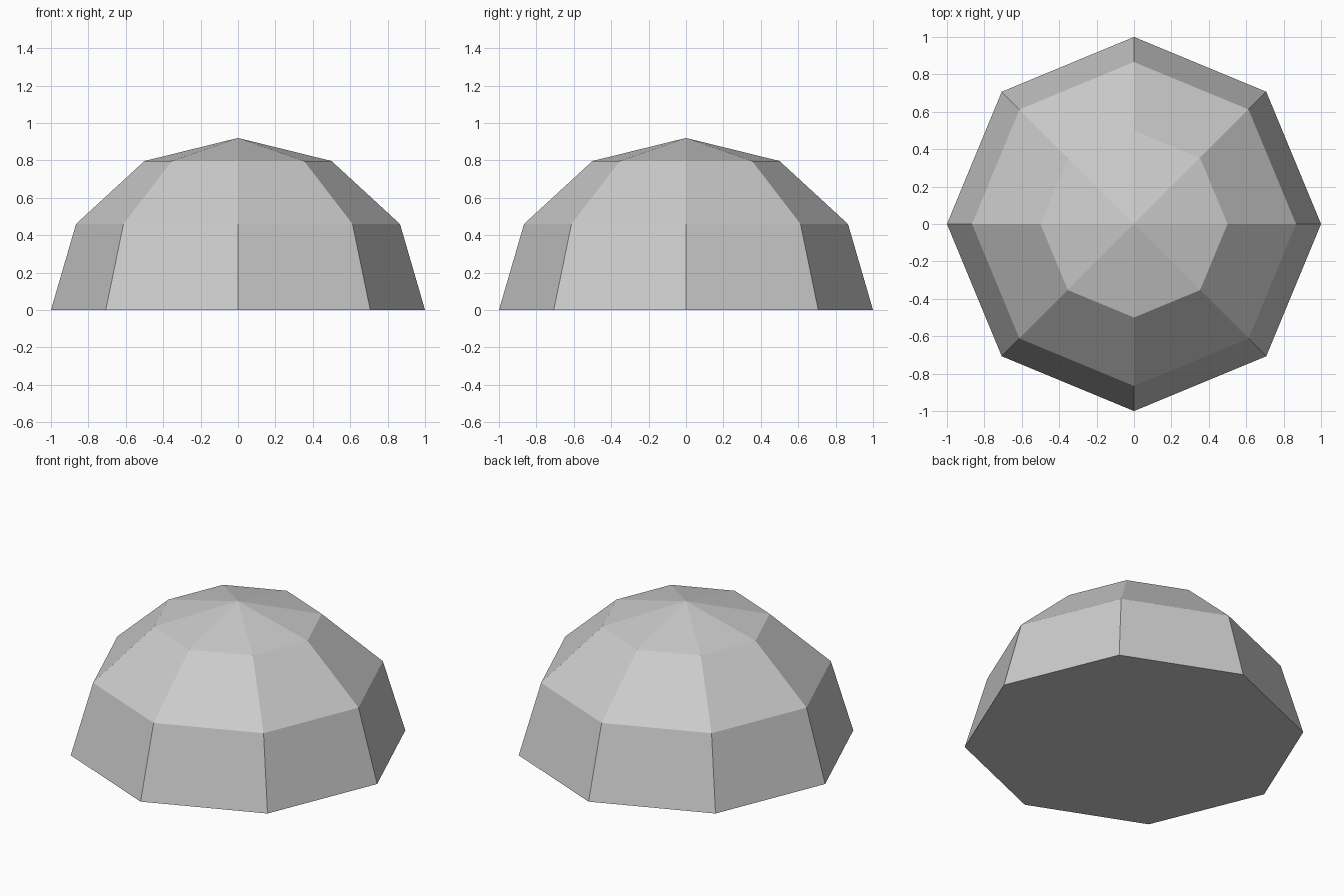
import bpy, bmesh, math

if "Cube" in bpy.data.objects:
    bpy.data.objects.remove(bpy.data.objects["Cube"], do_unlink=True)

SIDES, RINGS, HEIGHT = 8, 3, 0.92

# Plain grey material
grey = bpy.data.materials.new("light_grey")
grey.use_nodes = True
colour = (0.6, 0.6, 0.6, 1)
grey.diffuse_color = colour
grey.node_tree.nodes["Principled BSDF"].inputs["Base Color"].default_value = colour

# Faceted dome: stacked octagons on a quarter-ellipse profile
bm = bmesh.new()
rings = []
for r in range(RINGS):
    lift = math.radians(90 * r / RINGS)
    rings.append([bm.verts.new((math.cos(lift) * math.cos(math.tau * s / SIDES),
                                math.cos(lift) * math.sin(math.tau * s / SIDES),
                                HEIGHT * math.sin(lift))) for s in range(SIDES)])
apex = bm.verts.new((0, 0, HEIGHT))

# Side walls, cap and closed base
for s in range(SIDES):
    n = (s + 1) % SIDES
    for low, high in zip(rings, rings[1:]):
        bm.faces.new((low[s], low[n], high[n], high[s]))
    bm.faces.new((rings[-1][s], rings[-1][n], apex))
bm.faces.new(rings[0][::-1])

mesh = bpy.data.meshes.new("dome")
bm.to_mesh(mesh)
bm.free()
mesh.materials.append(grey)
bpy.context.collection.objects.link(bpy.data.objects.new("dome", mesh))
